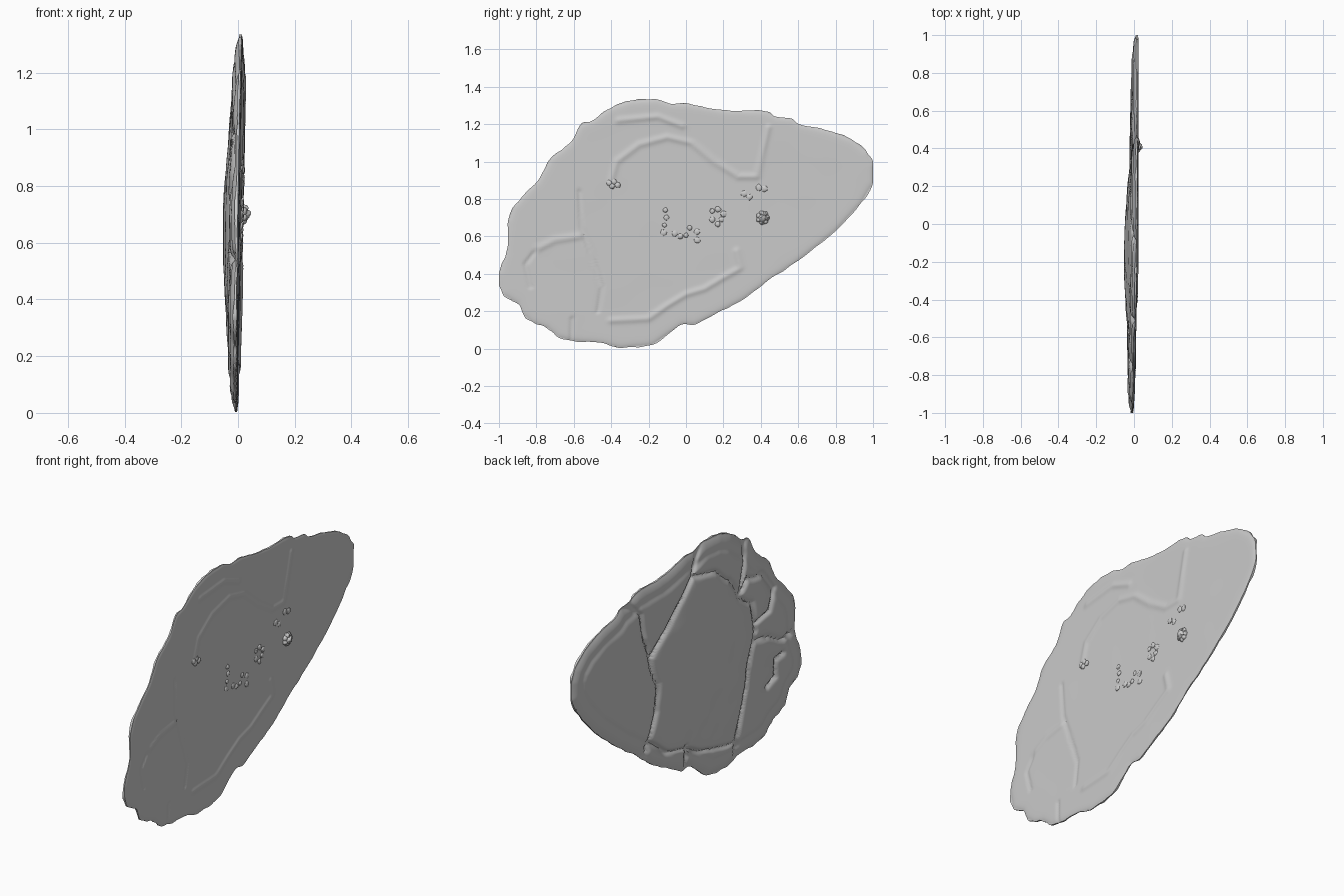
import bpy, bmesh, math, random
from mathutils import Vector, noise

if "Cube" in bpy.data.objects:
    bpy.data.objects.remove(bpy.data.objects["Cube"])

random.seed(4)
V = Vector

# Outline of the stone slab in (y, z)
OUTLINE = [(-1, .40), (-.96, .52), (-.95, .68), (-.92, .76), (-.85, .84), (-.79, .90), (-.72, 1.02),
           (-.62, 1.10), (-.56, 1.20), (-.50, 1.22), (-.40, 1.29), (-.30, 1.325), (-.16, 1.333),
           (-.08, 1.31), (0, 1.31), (.2, 1.275), (.42, 1.27), (.48, 1.24), (.56, 1.23), (.61, 1.20),
           (.75, 1.17), (.88, 1.12), (.97, 1.05), (1, .98), (1, .88), (.93, .77), (.80, .63), (.6, .47),
           (.45, .37), (.30, .26), (.15, .18), (.05, .13), (-.02, .13), (-.08, .09), (-.18, .02),
           (-.35, .005), (-.46, .03), (-.60, .04), (-.68, .06), (-.74, .11), (-.82, .14), (-.87, .18),
           (-.90, .24), (-.98, .29)]

# Grooves that split the back into pillowed panels
GROOVES = [
    [(-.12, 1.32), (-.05, 1.19), (.11, 1.05), (.345, .865)],
    [(.52, 1.23), (.415, 1.13), (.39, .98), (.345, .865), (.284, .71), (.284, .566), (.345, .42), (.38, .34)],
    [(-.05, 1.19), (-.24, 1.12), (-.354, 1.046), (-.44, .927), (-.555, .856), (-.57, .677), (-.5, .50),
     (-.467, .314), (-.415, .144), (-.42, .03)],
    [(.345, .41), (.20, .30), (.04, .256), (-.2, .17), (-.415, .13)],
    [(-.57, .63), (-.7, .60), (-.84, .55), (-.95, .55)],
    [(-.44, .927), (-.52, 1.0), (-.66, .96), (-.76, .85), (-.70, .74), (-.57, .72)],
    [(-.83, .47), (-.76, .46), (-.76, .36), (-.68, .33)],
    [(-.51, 1.25), (-.50, 1.13), (-.44, .93)],
    [(.03, .27), (.02, .15)],
]

# Raised veins and fine cracks on the flat face
VEINS = [
    [(-.40, .9), (-.37, 1.0), (-.25, 1.09), (-.1, 1.13), (.03, 1.1), (.15, 1.0), (.28, .92), (.38, .92)],
    [(.27, .52), (.29, .43), (.2, .38), (.1, .32), (0, .29), (-.1, .23), (-.2, .16), (-.4, .15)],
    [(-.36, 1.22), (-.15, 1.24), (-.02, 1.19)],
    [(-.57, .6), (-.7, .58), (-.8, .53)],
    [(.38, .92), (.41, 1.05), (.44, 1.18)],
]
CRACKS = [
    [(-.57, .84), (-.56, .65), (-.5, .48), (-.45, .33), (-.47, .2)],
    [(-.61, .16), (-.615, .03)],
    [(-.8, .53), (-.86, .45), (-.83, .33)],
]


def smooth_loop(pts, steps):
    """Closed Catmull-Rom through the points."""
    p = [V(q) for q in pts]
    out, n = [], len(p)
    for i in range(n):
        a, b, c, d = (p[(i + k) % n] for k in (-1, 0, 1, 2))
        for s in range(steps):
            t = s / steps
            out.append(.5 * (2 * b + (c - a) * t + (2 * a - 5 * b + 4 * c - d) * t * t
                             + (3 * b - a - 3 * c + d) * t ** 3))
    return out


def segments(paths):
    return [(*a, b[0] - a[0], b[1] - a[1]) for path in paths for a, b in zip(path, path[1:])]


def distance(y, z, segs):
    best = 9
    for ay, az, dy, dz in segs:
        t = max(0, min(1, ((y - ay) * dy + (z - az) * dz) / (dy * dy + dz * dz)))
        best = min(best, (y - ay - t * dy) ** 2 + (z - az - t * dz) ** 2)
    return math.sqrt(best)


EDGE = segments([OUTLINE + OUTLINE[:1]])
GROOVE, VEIN, CRACK = segments(GROOVES), segments(VEINS), segments(CRACKS)


def wobble(y, z, f):
    return noise.noise(V((y * f, z * f, 3.7)))


def plane_x(y, z):
    return .004 + .009 * y + .012 * z


def face_x(y, z):
    """Flat +x face with veins and cracks."""
    e = distance(y, z, EDGE)
    x = plane_x(y, z) - .006 * math.exp(-e / .012) + .001 * wobble(y, z, 5)
    x += .006 * math.exp(-(distance(y, z, VEIN) / .016) ** 2)
    return x - .006 * math.exp(-(distance(y, z, CRACK) / .01) ** 2)


def back_x(y, z):
    """Pillowed -x face."""
    e = distance(y, z, EDGE)
    w = .02 * wobble(y, z, 6)
    g = distance(y + w, z - w, GROOVE)
    t = .036 + .027 * math.exp(-((y + .15) / .42) ** 2 - ((z - .65) / .36) ** 2)
    t *= .35 + .65 * (1 - math.exp(-e / .045))
    t -= .006 * math.exp(-((e - .075) / .02) ** 2)          # rim crease
    t -= .011 * math.exp(-g / .05) + .013 * math.exp(-(g / .013) ** 2)
    t += .003 * wobble(y, z, 9)
    return plane_x(y, z) - max(t, .009)


# Slab: concentric rings from a centre out to the outline, on both faces
loop = []
for q in smooth_loop(OUTLINE, 9):
    r = 1 + .008 * wobble(q.x, q.y, 22)
    y, z = q.x * r, .68 + (q.y - .68) * r
    loop.append((max(-1, min(1, y)), max(0, min(1.335, z))))
RINGS = 75
bm = bmesh.new()
n = len(loop)


def build_side(fx):
    rings = []
    for k in range(1, RINGS + 1):
        r = 1 - (1 - k / RINGS) ** 1.25
        pts = [(y * r, .68 + (z - .68) * r) for y, z in loop]
        rings.append([bm.verts.new((fx(y, z), y, z)) for y, z in pts])
    hub = bm.verts.new((fx(0, .68), 0, .68))
    for i in range(n):
        j = (i + 1) % n
        bm.faces.new((hub, rings[0][i], rings[0][j]))
        for a, b in zip(rings, rings[1:]):
            bm.faces.new((a[i], b[i], b[j], a[j]))
    return rings[-1]


rim_a, rim_b = build_side(face_x), build_side(back_x)
for i in range(n):
    j = (i + 1) % n
    bm.faces.new((rim_a[i], rim_b[i], rim_b[j], rim_a[j]))
bmesh.ops.recalc_face_normals(bm, faces=bm.faces)


def finish(name, bm):
    me = bpy.data.meshes.new(name)
    bm.to_mesh(me)
    bm.free()
    ob = bpy.data.objects.new(name, me)
    bpy.context.collection.objects.link(ob)
    bpy.ops.object.select_all(action='DESELECT')
    ob.select_set(True)
    bpy.context.view_layer.objects.active = ob
    bpy.ops.object.shade_smooth_by_angle(angle=math.radians(40))


finish("stone_slab", bm)


# Small mineral lumps on the flat face
def lump(bm, y, z, r, height):
    new = bmesh.ops.create_icosphere(bm, subdivisions=2, radius=1)['verts']
    base, s = plane_x(y, z), random.uniform(0, 50)
    for v in new:
        c = v.co * (1 + .3 * noise.noise(v.co * 1.5 + V((s, s, s))))
        v.co = V((base + c.x * height, y + c.y * r, z + c.z * r))


PEBBLES = [(-.11, .74), (-.105, .70), (-.115, .66), (-.12, .62), (-.06, .615), (-.03, .60), (0, .605),
           (.02, .645), (.06, .58), (.06, .625), (.14, .735), (.17, .745), (.20, .72), (.14, .69),
           (.17, .665), (.19, .69), (.31, .83), (.34, .81), (.39, .86), (.42, .855)]
bm = bmesh.new()
for y, z in PEBBLES:
    lump(bm, y, z, random.uniform(.012, .018), .007)
finish("pebble_arc", bm)

bm = bmesh.new()
for y, z in [(-.41, .885), (-.385, .89), (-.395, .87), (-.365, .875)]:
    lump(bm, y, z, .016, .009)
finish("small_cluster", bm)

bm = bmesh.new()
lump(bm, .41, .70, .024, .030)
for k in range(7):
    a = k * math.tau / 7
    lump(bm, .41 + .022 * math.cos(a), .70 + .024 * math.sin(a), .015, random.uniform(.014, .022))
finish("large_cluster", bm)
